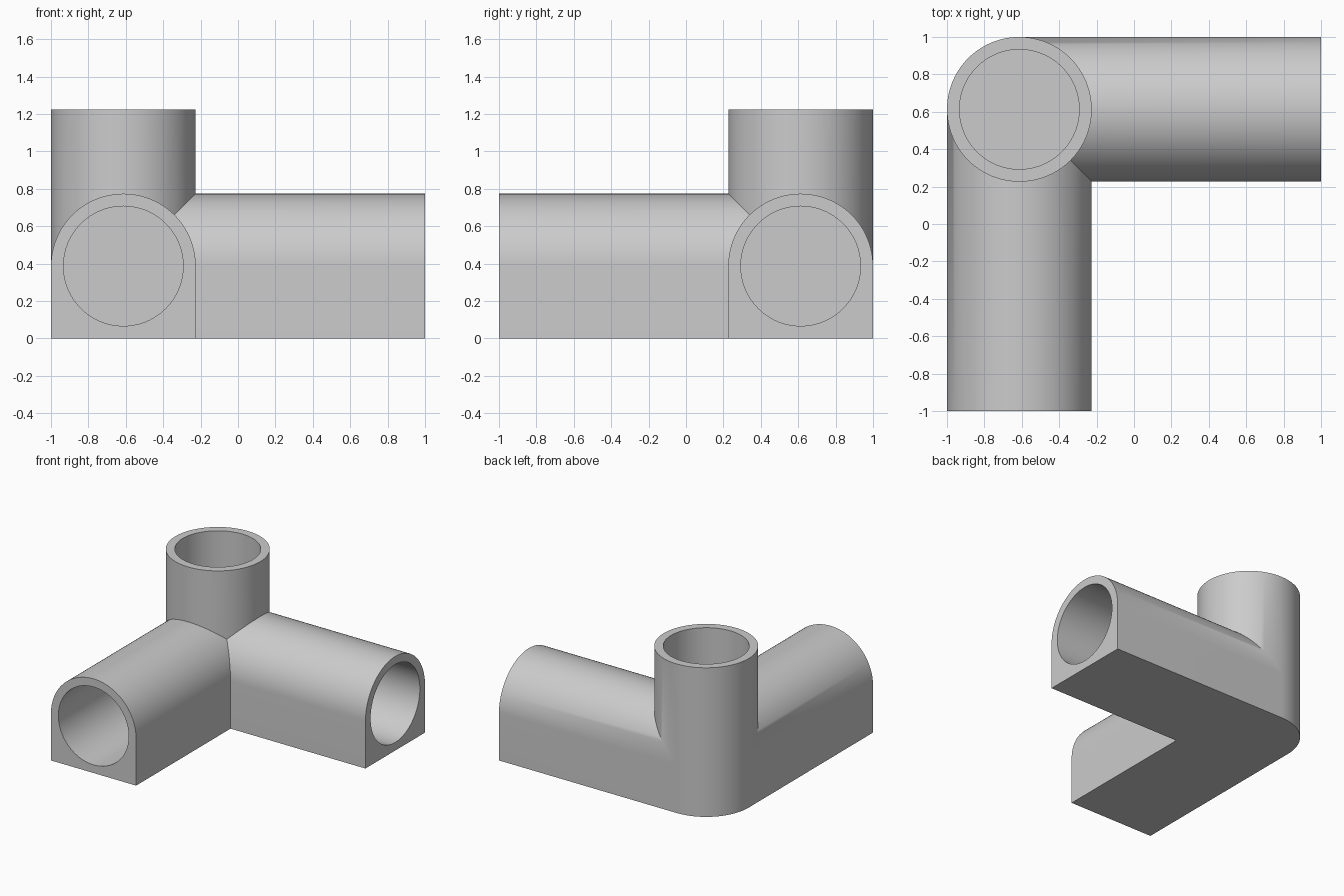
import bpy
import bmesh
import math
from mathutils import Matrix, Vector

cube = bpy.data.objects.get("Cube")
if cube:
    bpy.data.objects.remove(cube, do_unlink=True)

R = 0.387          # outer radius
BORE = 0.32        # socket radius
HEIGHT = 1.225
SEGMENTS = 96
CORNER = Vector((R - 1, 1 - R, 0))

grey = bpy.data.materials.new("plain grey")
grey.use_nodes = True
grey.diffuse_color = (0.6, 0.6, 0.6, 1)
grey.node_tree.nodes["Principled BSDF"].inputs["Base Color"].default_value = (0.6, 0.6, 0.6, 1)


def extrude_profile(name, points, direction, length):
    """Close a planar profile and extrude it into a solid."""
    bm = bmesh.new()
    face = bm.faces.new([bm.verts.new(p) for p in points])
    result = bmesh.ops.extrude_face_region(bm, geom=[face])
    verts = [v for v in result["geom"] if isinstance(v, bmesh.types.BMVert)]
    bmesh.ops.translate(bm, verts=verts, vec=direction * length)
    bmesh.ops.recalc_face_normals(bm, faces=bm.faces)
    mesh = bpy.data.meshes.new(name)
    bm.to_mesh(mesh)
    bm.free()
    mesh.materials.append(grey)
    obj = bpy.data.objects.new(name, mesh)
    bpy.context.collection.objects.link(obj)
    return obj


def arc(origin, u, v, radius, turn, steps):
    return [origin + radius * (math.cos(turn * i / steps) * u + math.sin(turn * i / steps) * v)
            for i in range(steps + 1)]


def circle(origin, u, v, radius):
    return arc(origin, u, v, radius, math.tau, SEGMENTS)[:-1]


X, Y, Z = Vector((1, 0, 0)), Vector((0, 1, 0)), Vector((0, 0, 1))

# Upright round post, running down to the base
connector = extrude_profile("corner_connector", circle(CORNER, X, Y, R), Z, HEIGHT)

# Two flat-bottomed arms with rounded tops
parts = []
for name, direction, side in (("front_arm", -Y, X), ("left_arm", X, Y)):
    arch = arc(CORNER + R * Z, side, Z, R, math.pi, SEGMENTS // 2)
    arch += [CORNER - R * side, CORNER + R * side]
    parts.append((extrude_profile(name, arch, direction, 2 - R), "UNION"))

# Blind sockets, stopping at the solid corner block
for name, direction, u, v, centre, end in (
        ("front_socket", -Y, X, Z, CORNER + R * Z, 2 - R),
        ("left_socket", X, Y, Z, CORNER + R * Z, 2 - R),
        ("top_socket", Z, X, Y, CORNER, HEIGHT)):
    start = 2 * R if direction == Z else R
    cutter = extrude_profile(name, circle(centre + start * direction, u, v, BORE),
                             direction, end - start + 0.1)
    parts.append((cutter, "DIFFERENCE"))

# Combine everything into one solid
bpy.ops.object.select_all(action="DESELECT")
connector.select_set(True)
bpy.context.view_layer.objects.active = connector
for part, operation in parts:
    mod = connector.modifiers.new(part.name, "BOOLEAN")
    mod.operation = operation
    mod.solver = "EXACT"
    mod.object = part
    bpy.ops.object.modifier_apply(modifier=mod.name)
    bpy.data.objects.remove(part, do_unlink=True)

bpy.ops.object.shade_smooth_by_angle(angle=math.radians(30))
